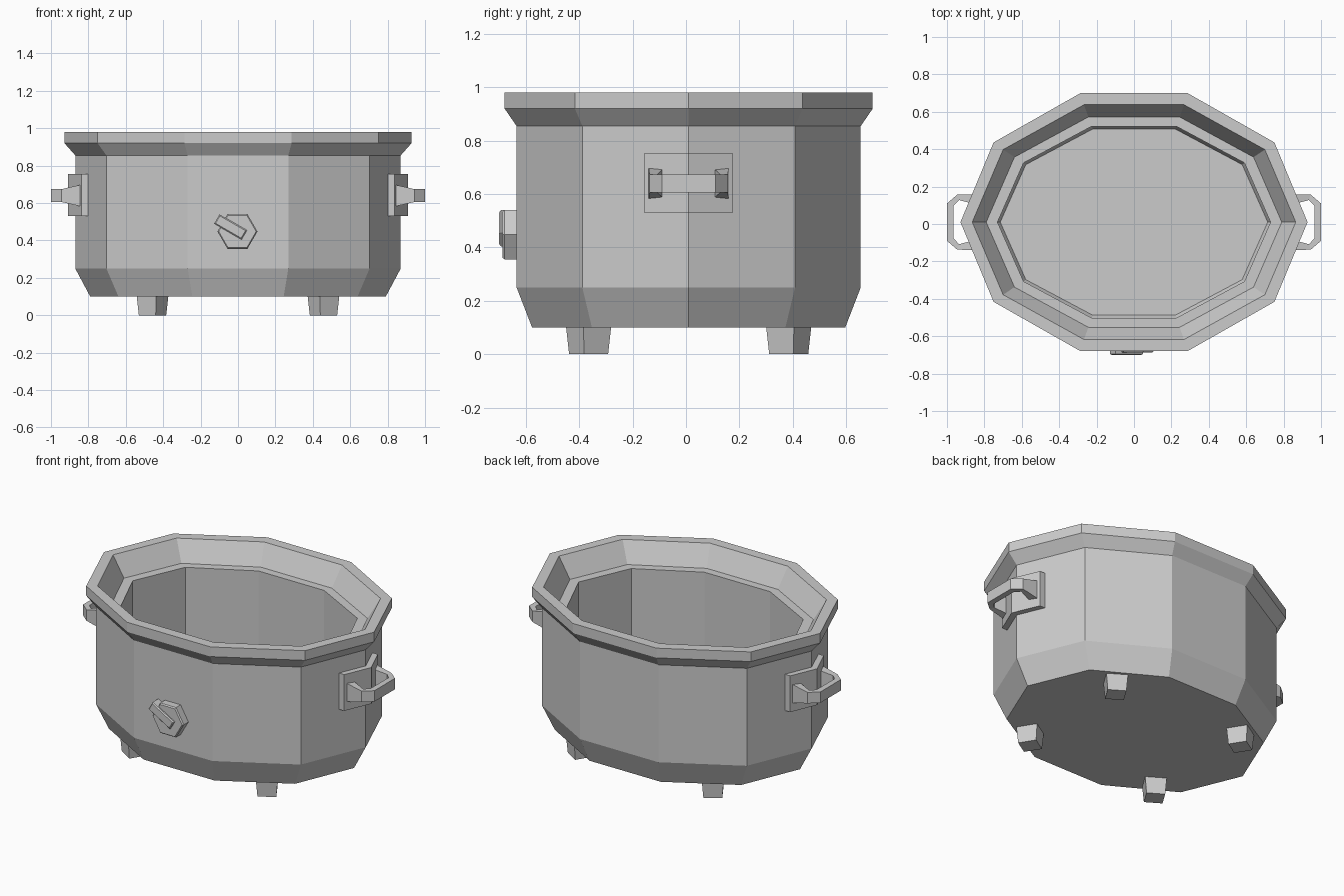
import bpy, bmesh, math
from mathutils import Matrix, Vector

cube = bpy.data.objects.get("Cube")
if cube:
    bpy.data.objects.remove(cube, do_unlink=True)

metal = bpy.data.materials.new("grey metal")
metal.use_nodes = True
GREY = (0.6, 0.6, 0.6, 1)
metal.diffuse_color = GREY
metal.node_tree.nodes["Principled BSDF"].inputs["Base Color"].default_value = GREY

CY = 0.01  # pot centre along y


def finish(name, bm):
    bmesh.ops.recalc_face_normals(bm, faces=bm.faces)
    mesh = bpy.data.meshes.new(name)
    bm.to_mesh(mesh)
    bm.free()
    mesh.materials.append(metal)
    obj = bpy.data.objects.new(name, mesh)
    bpy.context.scene.collection.objects.link(obj)
    return obj


def loft(name, rings, closed=False):
    """Skin equal-sized point rings, capping the ends unless closed."""
    bm = bmesh.new()
    loops = [[bm.verts.new(p) for p in ring] for ring in rings]
    pairs = list(zip(loops, loops[1:]))
    if closed:
        pairs.append((loops[-1], loops[0]))
    else:
        bm.faces.new(loops[0])
        bm.faces.new(loops[-1])
    n = len(loops[0])
    for a, b in pairs:
        for i in range(n):
            j = (i + 1) % n
            bm.faces.new((a[i], a[j], b[j], b[i]))
    return finish(name, bm)


def oval(rx, ry, z, sides=10):
    steps = [2 * math.pi * i / sides for i in range(sides)]
    return [(rx * math.cos(t), CY + ry * math.sin(t), z) for t in steps]


# Ten-sided pot: outer wall, flared rim, inner ledge, cavity and floor
profile = [
    (0.79, 0.617, 0.10), (0.87, 0.678, 0.25), (0.87, 0.678, 0.855),
    (0.928, 0.725, 0.92), (0.928, 0.725, 0.98), (0.865, 0.66, 0.98),
    (0.79, 0.591, 0.855), (0.73, 0.539, 0.855), (0.73, 0.539, 0.25),
    (0.715, 0.523, 0.22),
]
loft("pot_body", [oval(*p) for p in profile])

# Side handles with mounting plates bent around the corner of the pot
for side, label in ((1, "left"), (-1, "right")):
    stations = [(0.80, -0.165), (0.87, 0), (0.80, 0.165)]
    plate = []
    for x, y in stations:
        plate.append([(side * (x + dx), CY + y, z) for dx, z in
                      ((-0.02, 0.53), (0.038, 0.53), (0.038, 0.755), (-0.02, 0.755))])
    loft(label + "_handle_plate", plate)

    # outer x, outer y, inner x, inner y, half height
    half = [(0.83, 0.15, 0.83, 0.09, 0.06), (0.945, 0.147, 0.935, 0.118, 0.034),
            (1.0, 0.10, 0.965, 0.087, 0.034)]
    path = half + [(a, -b, c, -d, h) for a, b, c, d, h in reversed(half)]
    grip = []
    for ox, oy, ix, iy, h in path:
        grip.append([(side * x, CY + y, 0.64 + dz) for x, y, dz in
                     ((ox, oy, -h), (ox, oy, h), (ix, iy, h), (ix, iy, -h))])
    loft(label + "_handle", grip)

# Hexagonal tap boss on the front
boss = []
for y, r in ((-0.60, 0.107), (-0.68, 0.107), (-0.687, 0.100)):
    boss.append([(-0.003 + r * math.cos(k * math.pi / 3), y,
                  0.448 + r * math.sin(k * math.pi / 3)) for k in range(6)])
loft("tap_boss", boss)

# Slanted tap lever across the boss
turn = Matrix.Rotation(math.radians(30), 3, 'Y')
lever = []
for y, w, h in ((-0.64, 0.085, 0.029), (-0.694, 0.085, 0.029), (-0.70, 0.079, 0.023)):
    ring = [turn @ Vector((sx * w, 0, sz * h)) for sx, sz in
            ((-1, -1), (1, -1), (1, 1), (-1, 1))]
    lever.append([(p.x - 0.04, y, p.z + 0.472) for p in ring])
loft("tap_lever", lever)

# Four tapered feet, turned to follow the slanted wall panels
for sx in (1, -1):
    for sy in (1, -1):
        rings = []
        for z, r in ((0, 0.053), (0.11, 0.062)):
            spin = Matrix.Rotation(math.radians(32), 2)
            corners = [spin @ Vector((a * r, b * r)) for a, b in
                       ((-1, -1), (1, -1), (1, 1), (-1, 1))]
            rings.append([(sx * (0.457 + c.x), CY + sy * (0.375 - c.y), z)
                          for c in corners])
        name = ("back" if sy > 0 else "front") + ("_left" if sx > 0 else "_right")
        loft(name + "_foot", rings)
